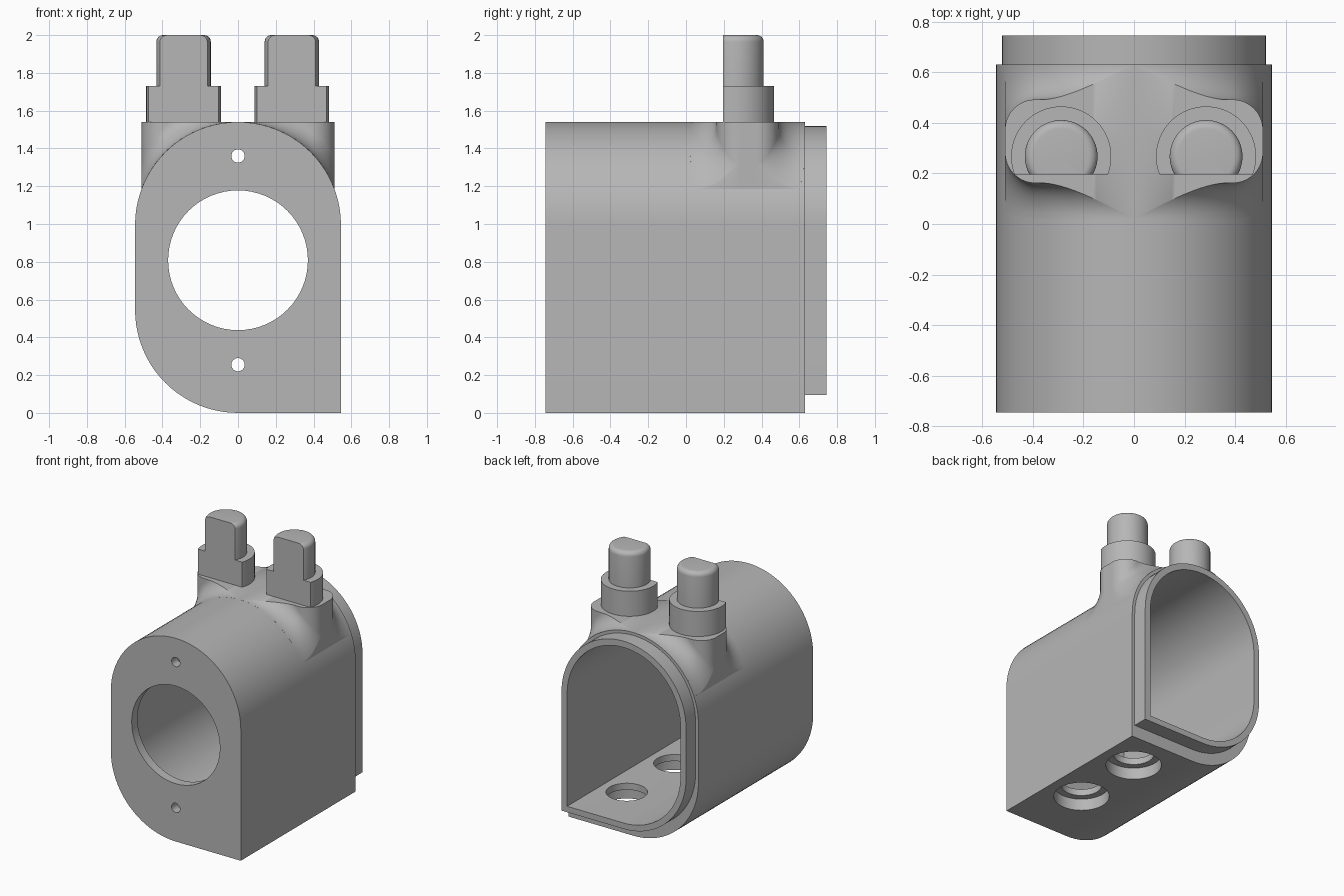
import bpy, bmesh
from math import sin, cos, pi, sqrt, hypot, radians

if "Cube" in bpy.data.objects:
    bpy.data.objects.remove(bpy.data.objects["Cube"], do_unlink=True)

grey = bpy.data.materials.new("plain_grey")
grey.use_nodes = True
colour = (0.47, 0.47, 0.47, 1)
grey.diffuse_color = colour
grey.node_tree.nodes["Principled BSDF"].inputs["Base Color"].default_value = colour


def finish(bm, name):
    bmesh.ops.recalc_face_normals(bm, faces=bm.faces)
    mesh = bpy.data.meshes.new(name)
    bm.to_mesh(mesh)
    bm.free()
    mesh.materials.append(grey)
    ob = bpy.data.objects.new(name, mesh)
    bpy.context.collection.objects.link(ob)
    return ob


def select(ob):
    bpy.ops.object.select_all(action='DESELECT')
    ob.select_set(True)
    bpy.context.view_layer.objects.active = ob


def smooth(ob, angle=30):
    select(ob)
    bpy.ops.object.shade_smooth_by_angle(angle=radians(angle))


def housing_solid(name, r, low, high, y0, y1):
    """Round top, one rounded and one square bottom corner, extruded along y."""
    n = 40
    pts = [(r, low)]
    pts += [(r * cos(pi * i / n), high - r + r * sin(pi * i / n)) for i in range(n + 1)]
    pts += [(-r * cos(pi * i / n), low + r - r * sin(pi * i / n)) for i in range(n // 2 + 1)]
    bm = bmesh.new()
    face = bm.faces.new([bm.verts.new((x, y0, z)) for x, z in pts])
    ext = bmesh.ops.extrude_face_region(bm, geom=[face])["geom"]
    bmesh.ops.translate(bm, vec=(0, y1 - y0, 0),
                        verts=[v for v in ext if isinstance(v, bmesh.types.BMVert)])
    return finish(bm, name)


def cylinder(name, r, depth, loc, along_y=False):
    bpy.ops.mesh.primitive_cylinder_add(vertices=64, radius=r, depth=depth, location=loc,
                                        rotation=(pi / 2 if along_y else 0, 0, 0))
    ob = bpy.context.object
    ob.name = name
    ob.data.materials.append(grey)
    return ob


def combine(target, other, operation):
    mod = target.modifiers.new(operation, 'BOOLEAN')
    mod.operation, mod.solver, mod.object = operation, 'EXACT', other
    select(target)
    bpy.ops.object.modifier_apply(modifier=mod.name)
    bpy.data.objects.remove(other, do_unlink=True)


# Housing shell with its rear lip and hollow inside
R, TOP = 0.545, 1.54
housing = housing_solid("housing", R, 0, TOP, -0.745, 0.63)
combine(housing, housing_solid("lip", 0.522, 0.095, 1.518, 0.5, 0.745), 'UNION')
combine(housing, housing_solid("cavity", 0.475, 0.14, 1.47, -0.675, 0.9), 'DIFFERENCE')

# Front opening and two screw holes
for r, z in ((0.37, 0.808), (0.035, 1.36), (0.035, 0.255)):
    combine(housing, cylinder("front_cut", r, 0.3, (0, -0.745, z), True), 'DIFFERENCE')

# Stepped holes in the floor
for y in (-0.25, 0.32):
    combine(housing, cylinder("floor_cut", 0.143, 0.5, (0.272, y, 0)), 'DIFFERENCE')
    combine(housing, cylinder("floor_recess", 0.195, 0.18, (0.272, y, 0)), 'DIFFERENCE')
smooth(housing)

# Saddle: flat rounded pad blended onto the round top with a concave fillet
FIL, CORNER, HALF_X, HALF_Y, MID_Y = 0.14, 0.12, 0.51, 0.165, 0.327
IN_X, IN_Y = HALF_X - CORNER, HALF_Y - CORNER


def curve_z(x):
    return TOP - R + sqrt(R * R - x * x)


def fillet(d):
    return FIL - sqrt(max(0, FIL ** 2 - (FIL - d) ** 2))


def half_column(x, steps=14):
    """Offsets from the middle of the pad outwards, with heights."""
    over = max(abs(x) - IN_X, 0)
    inner = IN_Y + sqrt(max(0, CORNER ** 2 - over ** 2))
    outer = IN_Y + sqrt((CORNER + FIL) ** 2 - over ** 2)
    base = curve_z(x)
    gap = TOP - base
    if gap < FIL:
        inner += FIL - sqrt(FIL ** 2 - (FIL - gap) ** 2)
    col = [(inner, TOP)]
    for i in range(steps + 1):
        y = inner + (outer - inner) * (i / steps) ** 2
        d = max(0, hypot(over, y - IN_Y) - CORNER)
        col.append((y, min(TOP, base + fillet(min(d, FIL)))))
    return col + [(outer, base - 0.012)]


bm = bmesh.new()
columns = []
N = 48
xs = [HALF_X * sin(pi / 2 * i / N) for i in range(-N, N + 1)]
for k, x in enumerate([xs[0]] + xs + [xs[-1]]):
    col = half_column(x)
    if k in (0, len(xs) + 1):      # skirts that close the flat sides
        col = [(y, curve_z(x) - 0.02) for y, z in col]
    line = [(MID_Y - y, z) for y, z in reversed(col)] + [(MID_Y + y, z) for y, z in col]
    columns.append([bm.verts.new((x, min(y, 0.63), z)) for y, z in line])
for a, b in zip(columns, columns[1:]):
    for i in range(len(a) - 1):
        bm.faces.new((a[i], b[i], b[i + 1], a[i + 1]))
bmesh.ops.remove_doubles(bm, verts=bm.verts, dist=1e-5)
saddle = finish(bm, "saddle")
smooth(saddle, 35)


# Pair of stepped posts, sliced flat at the front
def post(name, x):
    edge = 0.035
    profile = [(0, 1.53), (0.198, 1.53), (0.198, 1.73), (0.144, 1.73)]
    profile += [(0.144 - edge + edge * cos(pi * i / 12), 2 - edge + edge * sin(pi * i / 12))
                for i in range(7)] + [(0, 2)]
    bm = bmesh.new()
    verts = [bm.verts.new((r, 0, z)) for r, z in profile]
    edges = [bm.edges.new(p) for p in zip(verts, verts[1:])]
    bmesh.ops.spin(bm, geom=verts + edges, cent=(0, 0, 0), axis=(0, 0, 1),
                   angle=2 * pi, steps=64)
    bmesh.ops.remove_doubles(bm, verts=bm.verts, dist=1e-5)
    cut = bmesh.ops.bisect_plane(bm, geom=bm.verts[:] + bm.edges[:] + bm.faces[:],
                                 plane_co=(0, -0.0705, 0), plane_no=(0, -1, 0),
                                 clear_outer=True)["geom_cut"]
    bmesh.ops.edgeloop_fill(bm, edges=[e for e in cut if isinstance(e, bmesh.types.BMEdge)])
    ob = finish(bm, name)
    ob.location = (x, 0.267, 0)
    smooth(ob)


post("left_post", 0.285)
post("right_post", -0.288)
